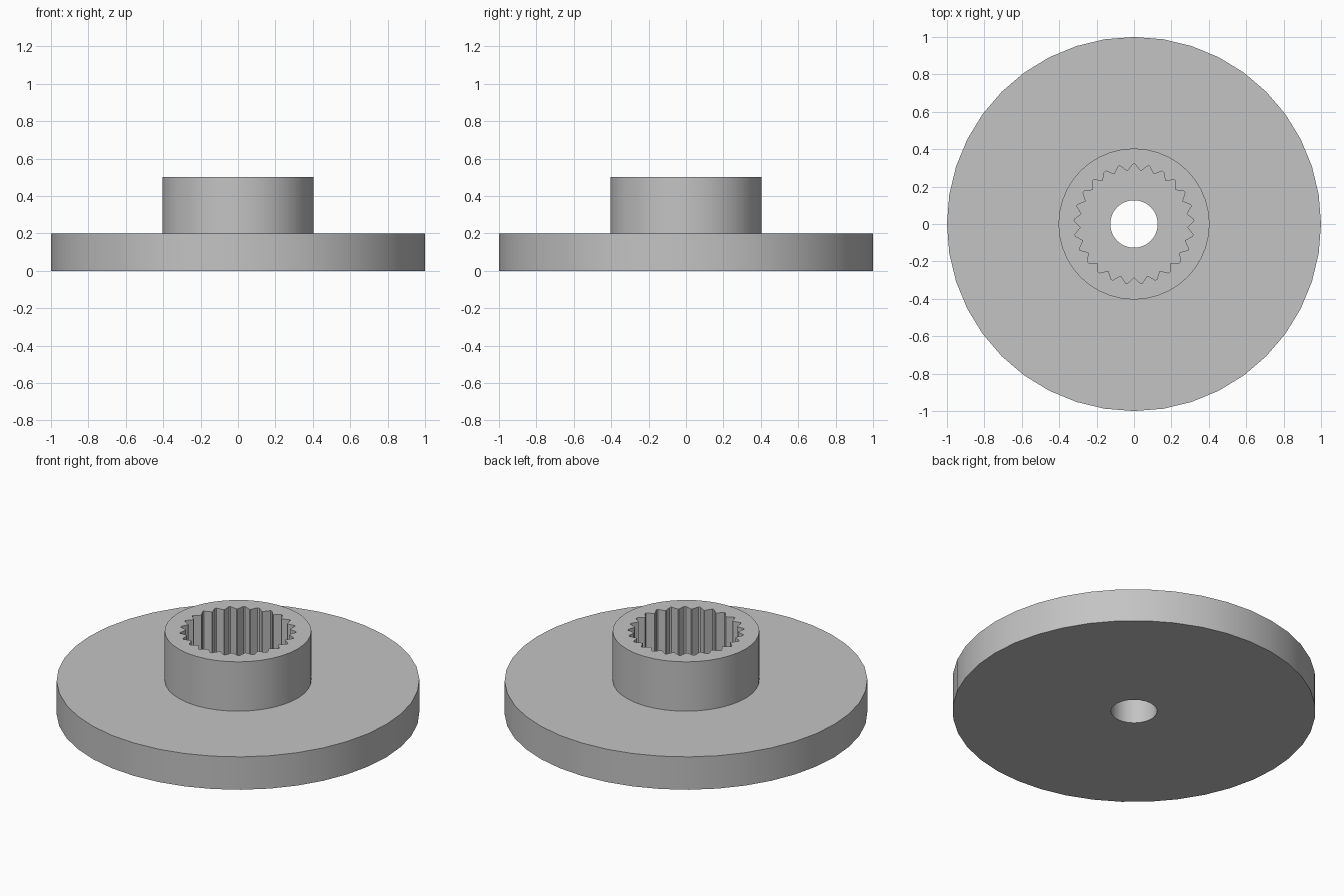
import bpy
import bmesh
from math import sin, cos, pi, radians, atan2

cube = bpy.data.objects.get("Cube")
if cube:
    bpy.data.objects.remove(cube, do_unlink=True)

# One plain grey material
grey = bpy.data.materials.new("light_grey_plastic")
grey.use_nodes = True
colour = (0.55, 0.55, 0.55, 1)
grey.diffuse_color = colour
grey.node_tree.nodes["Principled BSDF"].inputs["Base Color"].default_value = colour

SIDES = 40


def polar(radius, angle):
    return radius * cos(angle), radius * sin(angle)


def circle(radius):
    return [polar(radius, 2 * pi * i / SIDES) for i in range(SIDES)]


def spline_outline(teeth, root, tip, half_root, half_tip):
    """Grooves pointing outward, the first one facing +y."""
    points = []
    for i in range(teeth):
        middle = pi / 2 + 2 * pi * i / teeth
        for radius, offset in ((root, -half_root), (tip, -half_tip),
                               (tip, half_tip), (root, half_root)):
            points.append(polar(radius, middle + atan2(offset, radius)))
    return points


def pierced_slab(name, outer, inner, bottom, top):
    """Fill between two outlines and extrude upward."""
    bm = bmesh.new()
    for outline in (outer, inner):
        verts = [bm.verts.new((x, y, bottom)) for x, y in outline]
        for a, b in zip(verts, verts[1:] + verts[:1]):
            bm.edges.new((a, b))
    bmesh.ops.triangle_fill(bm, use_beauty=True, use_dissolve=False,
                            edges=bm.edges[:], normal=(0, 0, 1))
    raised = bmesh.ops.extrude_face_region(bm, geom=bm.faces[:])["geom"]
    moved = [g for g in raised if isinstance(g, bmesh.types.BMVert)]
    bmesh.ops.translate(bm, verts=moved, vec=(0, 0, top - bottom))
    bmesh.ops.recalc_face_normals(bm, faces=bm.faces[:])
    mesh = bpy.data.meshes.new(name)
    bm.to_mesh(mesh)
    bm.free()
    mesh.materials.append(grey)
    obj = bpy.data.objects.new(name, mesh)
    bpy.context.collection.objects.link(obj)
    bpy.ops.object.select_all(action='DESELECT')
    obj.select_set(True)
    bpy.context.view_layer.objects.active = obj
    bpy.ops.object.shade_smooth_by_angle(angle=radians(25))
    return obj


# Wide round flange with the screw hole; its top is also the socket floor
pierced_slab("flange_disc", circle(1.0), circle(0.127), 0, 0.2)

# Raised hub with the toothed shaft socket
socket = spline_outline(25, 0.287, 0.32, 0.034, 0.005)
pierced_slab("splined_hub", circle(0.404), socket, 0.2, 0.5)
